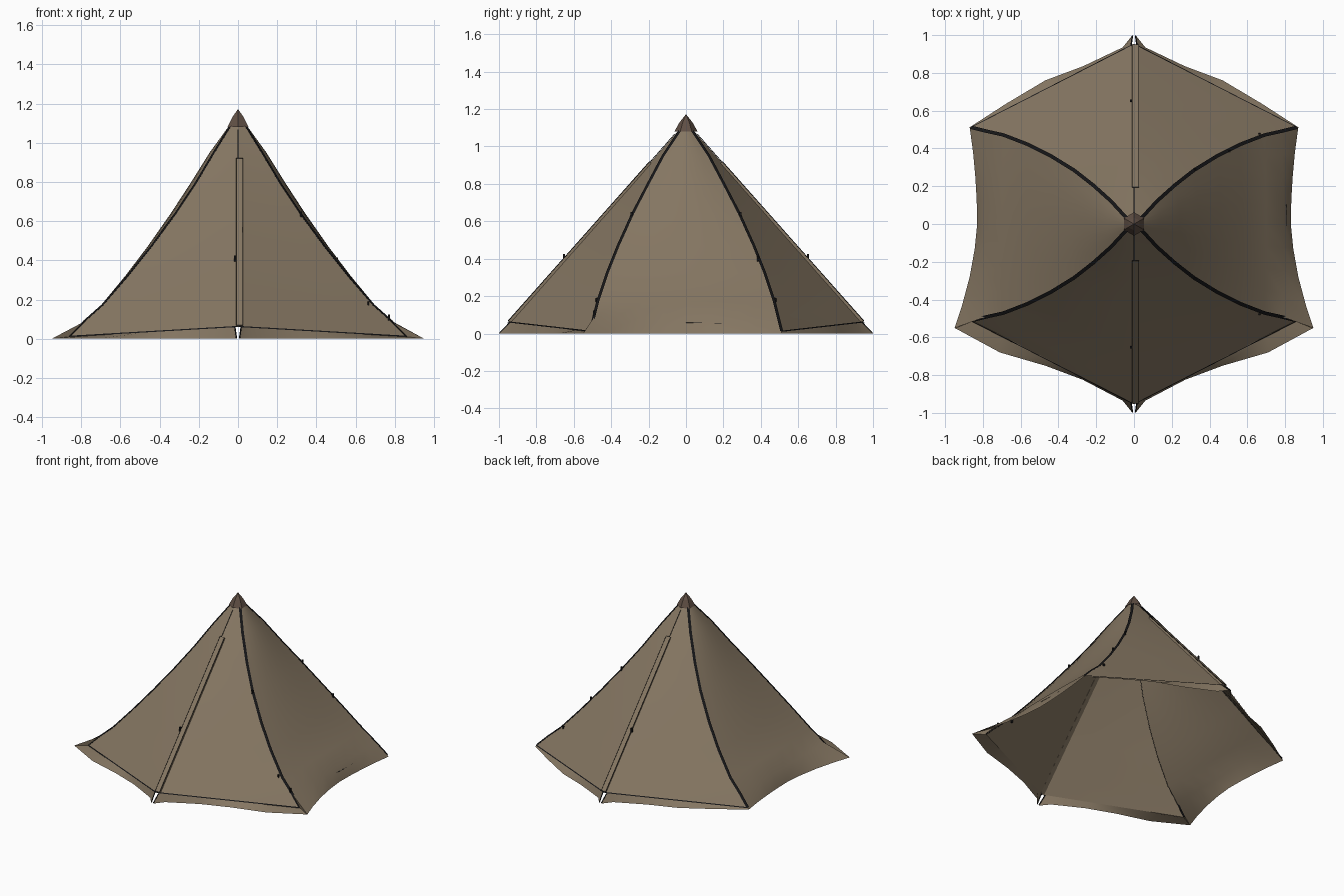
import bpy, bmesh, math
from mathutils import Vector

if "Cube" in bpy.data.objects:
    bpy.data.objects.remove(bpy.data.objects["Cube"])


def material(name, rgb):
    m = bpy.data.materials.new(name)
    m.diffuse_color = (*rgb, 1)
    m.use_nodes = True
    m.node_tree.nodes["Principled BSDF"].inputs["Base Color"].default_value = m.diffuse_color
    return m


CANVAS = material("tan canvas", (0.235, 0.182, 0.122))
CAP = material("dark brown cap", (0.115, 0.078, 0.058))
TRIM = material("black trim", (0.008, 0.008, 0.009))

# Curved corner seam (x, y, z), from the peak down to the ground
SEAM = [(.037, .03, 1.085), (.12, .12, .95), (.215, .205, .79), (.315, .283, .64),
        (.44, .36, .47), (.56, .42, .32), (.69, .47, .17), (.78, .49, .09), (.86, .51, .01)]
# Skirt hems on the ground (x, distance from centre)
FRONT_HEM = [(.008, 1.0), (.06, .935), (.27, .825), (.47, .75), (.71, .68), (.95, .55)]
BACK_HEM = [(.008, 1.0), (.06, .935), (.27, .835), (.47, .76), (.68, .635), (.87, .512)]
# Side wall hem on the ground (x, y)
SIDE_HEM = [(.95, -.55), (.91, -.43), (.87, -.28), (.843, -.13), (.83, 0),
            (.833, .13), (.84, .25), (.852, .38), (.87, .512)]


def ridge(t):
    """Point on the straight front/back ridge, t = 0 at the peak."""
    return Vector((0, .04 + .91 * t, 1.085 - 1.025 * t))


def mirrored(p, sx, sy):
    return Vector((p[0] * sx, p[1] * sy, p[2]))


def sheet(name, rows, mat, flip=False, smooth=True):
    """Quad sheet through rows of points."""
    bm = bmesh.new()
    vs = [[bm.verts.new(p) for p in r] for r in rows]
    for a, b in zip(vs, vs[1:]):
        for i in range(len(a) - 1):
            q = [a[i], a[i + 1], b[i + 1], b[i]]
            f = bm.faces.new(q[::-1] if flip else q)
            f.smooth = smooth
    me = bpy.data.meshes.new(name)
    bm.to_mesh(me)
    bm.free()
    me.materials.append(mat)
    ob = bpy.data.objects.new(name, me)
    bpy.context.collection.objects.link(ob)
    return ob


def ribbon(name, pts, out, half, lift, sx, sy):
    """Flat tape laid on the outside of a seam."""
    pts = [Vector(p) for p in pts]
    out = Vector(out).normalized()
    rows = []
    for i, p in enumerate(pts):
        along = pts[min(i + 1, len(pts) - 1)] - pts[max(i - 1, 0)]
        w = along.cross(out).normalized() * half
        rows.append([mirrored(p + out * lift + w * k, sx, sy) for k in (1, -1)])
    sheet(name, rows, TRIM, sx * sy > 0, False)


def cord(name, pts, radius, closed=False):
    """Thin tube along a path."""
    cu = bpy.data.curves.new(name, 'CURVE')
    cu.dimensions = '3D'
    cu.bevel_depth = radius
    cu.bevel_resolution = 1
    cu.use_fill_caps = True
    sp = cu.splines.new('POLY')
    sp.points.add(len(pts) - 1)
    for q, p in zip(sp.points, pts):
        q.co = (*p, 1)
    sp.use_cyclic_u = closed
    cu.materials.append(TRIM)
    ob = bpy.data.objects.new(name, cu)
    bpy.context.collection.objects.link(ob)


def box(name, loc, size):
    bpy.ops.mesh.primitive_cube_add(size=1, location=loc)
    ob = bpy.context.object
    ob.name = name
    ob.scale = size
    ob.data.materials.append(TRIM)


n = len(SEAM) - 1
for sy, end, hem in ((-1, "front", FRONT_HEM), (1, "back", BACK_HEM)):
    for sx, side in ((-1, "left"), (1, "right")):
        tag = f"{end}_{side}"
        flip = sx * sy < 0

        # Flat end panel between the ridge and the corner seam
        rows = []
        for s in SEAM:
            r = ridge((1.085 - s[2]) / 1.075)
            rows.append([mirrored(r.lerp(Vector(s), k / 4), sx, sy) for k in range(5)])
        sheet(f"{tag}_panel", rows, CANVAS, flip)

        # Skirt below the end panel, leaving a slit at the ridge foot
        foot, corner = ridge(1), Vector(SEAM[-1])
        top = []
        for x, y in hem:
            k = max(x, .016) / corner.x if x < .8 else 1
            top.append(foot.lerp(corner, k))
        rows = [[mirrored(p, sx, sy) for p in top],
                [mirrored((x, y, 0), sx, sy) for x, y in hem]]
        sheet(f"{tag}_skirt", rows, CANVAS, flip)

        # Gusset closing the flared front corners
        if sy < 0:
            hem_tip = Vector((.95, .55, 0))
            a, b = Vector(SEAM[-2]), corner
            rows = [[a, b], [a.lerp(hem_tip, .5), b.lerp(hem_tip, .5)]]
            rows.append([hem_tip, hem_tip + Vector((-.004, .001, 0))])
            sheet(f"{tag}_gusset", [[mirrored(p, sx, sy) for p in r] for r in rows],
                  CANVAS, flip)

        # Corner webbing with inner stitch line, hem tape and slit edging
        ribbon(f"{tag}_corner_webbing", SEAM, (1, .7, .9), .0095, .004, sx, sy)
        cord(f"{tag}_corner_stitching", [mirrored(s, sx, sy) for s in SEAM], .0018)
        ribbon(f"{tag}_hem_tape", [foot, corner], (.5, .9, .7), .0035, .004, sx, sy)
        cord(f"{tag}_slit_edging", [mirrored(top[0], sx, sy),
                                    mirrored((.008, .996, .004), sx, sy)], .0035)

    # Zip flap: raised plate running down the ridge
    out = Vector((0, .75, .66))
    t0, t1 = .165, .995
    loop = [(-.01, -.004), (-.01, .006), (.025, .006), (.025, -.011)]
    rows = [[mirrored(ridge(t) + out * d + Vector((x, 0, 0)), 1, sy)
             for x, d in loop + loop[:1]] for t in (t0, t1)]
    sheet(f"{end}_zip_flap", rows, CANVAS, sy < 0, False)
    outline = [mirrored(ridge(t) + out * .006 + Vector((x, 0, 0)), 1, sy)
               for t, x in ((t0, -.01), (t0, .025), (t1, .025), (t1, -.01))]
    cord(f"{end}_zip_flap_piping", outline, .0018, True)

    # Exposed zip above the flap and its pull
    cord(f"{end}_ridge_zip", [mirrored(ridge(t) + out * .003, 1, sy) for t in (.02, t0)], .002)
    box(f"{end}_zip_pull", (-.015, .652 * sy, .41), (.01, .012, .03))

    # Guy-line tabs on the right-hand seams
    tabs = [(.322, .291, .635), (.665, .478, .175)]
    tabs.append((.772, .492, .108) if sy < 0 else (.505, .385, .4))
    for i, p in enumerate(tabs):
        box(f"{end}_guy_tab_{i + 1}", mirrored(p, 1, sy), (.01, .01, .03))

# Side walls: bulged near the peak, steep near the ground
BULGE = [.01, .025, .03, .028, .022, .016, .01, .012]
for sx, side in ((-1, "left"), (1, "right")):
    rows = []
    for (x, y, z), b in zip(SEAM[:n], BULGE):
        rows.append([Vector(((x + b * (1 - v * v)) * sx, y * v, z))
                     for v in (k / 4 - 1 for k in range(9))])
    rows.append([Vector((x * sx, y, 0)) for x, y in SIDE_HEM])
    sheet(f"{side}_side_wall", rows, CANVAS, sx > 0)
cord("right_wall_fold", [(.805, -.06, .06), (.806, .19, .054)], .0012)

# Six-sided peak cap with a slight flare
ring = [[(r * math.cos(a), r * math.sin(a), z)
         for a in (math.pi / 2 + k * math.pi / 3 for k in range(7))]
        for r, z in ((.062, 1.08), (.034, 1.13), (.002, 1.17))]
sheet("peak_cap", ring, CAP, False, False)
